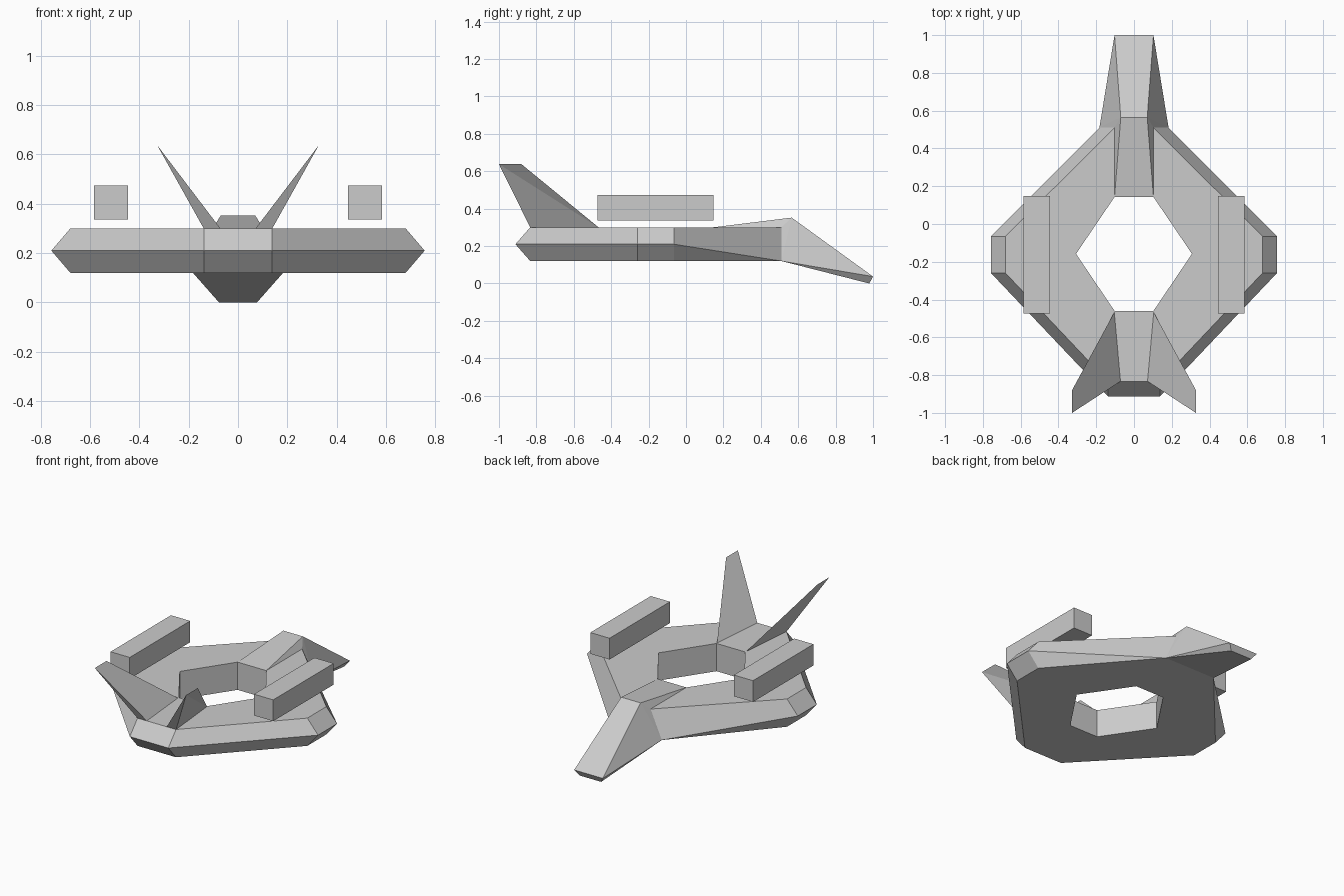
import bpy
import bmesh

if "Cube" in bpy.data.objects:
    bpy.data.objects.remove(bpy.data.objects["Cube"])


def build(name, points, side_faces, span_loops=()):
    """Right-hand points and faces, mirrored in x; span loops bridge both sides."""
    bm = bmesh.new()
    right = {k: bm.verts.new(p) for k, p in points.items()}
    left = {k: bm.verts.new((-p[0], p[1], p[2])) for k, p in points.items()}
    for face in side_faces:
        keys = face.split()
        bm.faces.new([right[k] for k in keys])
        bm.faces.new([left[k] for k in reversed(keys)])
    for loop in span_loops:
        keys = loop.split()
        for a, b in zip(keys, keys[1:] + keys[:1]):
            bm.faces.new([right[a], right[b], left[b], left[a]])
    bmesh.ops.recalc_face_normals(bm, faces=bm.faces[:])
    mesh = bpy.data.meshes.new(name)
    bm.to_mesh(mesh)
    bm.free()
    obj = bpy.data.objects.new(name, mesh)
    bpy.context.collection.objects.link(obj)
    return obj


# Ring hull with drooping nose
LOW, MID, TOP = 0.12, 0.21, 0.30
hull = {
    "canopy": (0.07, 0.565, 0.352), "tip_t": (0.103, 1.0, 0.037),
    "tip_b": (0.077, 0.98, 0.0), "chin": (0.183, 0.51, LOW),
    "shoulder": (0.103, 0.51, TOP),
    "side_mf": (0.757, -0.065, MID), "side_mb": (0.757, -0.26, MID),
    "back_m": (0.138, -0.912, MID),
}
for tag, z in (("t", TOP), ("b", LOW)):
    hull["in_f" + tag] = (0.103, 0.143, z)
    hull["in_m" + tag] = (0.307, -0.158, z)
    hull["in_b" + tag] = (0.103, -0.46, z)
    hull["side_f" + tag] = (0.68, -0.065, z)
    hull["side_b" + tag] = (0.68, -0.26, z)
    hull["back_" + tag] = (0.138, -0.833, z)

build("ring_hull", hull, [
    "in_ft shoulder side_ft side_bt back_t in_bt in_mt",   # deck
    "in_fb chin side_fb side_bb back_b in_bb in_mb",       # belly
    "in_ft in_mt in_mb in_fb", "in_mt in_bt in_bb in_mb",  # hole walls
    "shoulder chin side_mf side_ft", "chin side_fb side_mf",
    "side_ft side_mf side_mb side_bt", "side_fb side_bb side_mb side_mf",
    "side_bt side_mb back_m back_t", "side_bb back_b back_m side_mb",
    "in_ft canopy shoulder", "shoulder canopy chin",       # nose flanks
    "canopy tip_t chin", "chin tip_t tip_b",
], [
    "in_fb in_ft canopy tip_t tip_b chin",
    "in_bt back_t back_m back_b in_bb",
])

# Swept, splayed tail fins
build("tail_fins", {
    "root_f": (0.103, -0.465, 0.298), "root_i": (0.07, -0.832, 0.298),
    "root_o": (0.138, -0.832, 0.298),
    "tip_f": (0.328, -0.88, 0.638), "tip_b": (0.328, -1.0, 0.638),
}, ["root_f root_o root_i", "root_f root_i tip_b tip_f",
    "root_f tip_f tip_b root_o", "root_i root_o tip_b"])

# Floating side pods
for side, sx in (("left", -1), ("right", 1)):
    bpy.ops.mesh.primitive_cube_add(size=1, location=(sx * 0.515, -0.163, 0.405))
    pod = bpy.context.object
    pod.name = side + "_pod"
    pod.scale = (0.138, 0.62, 0.138)
